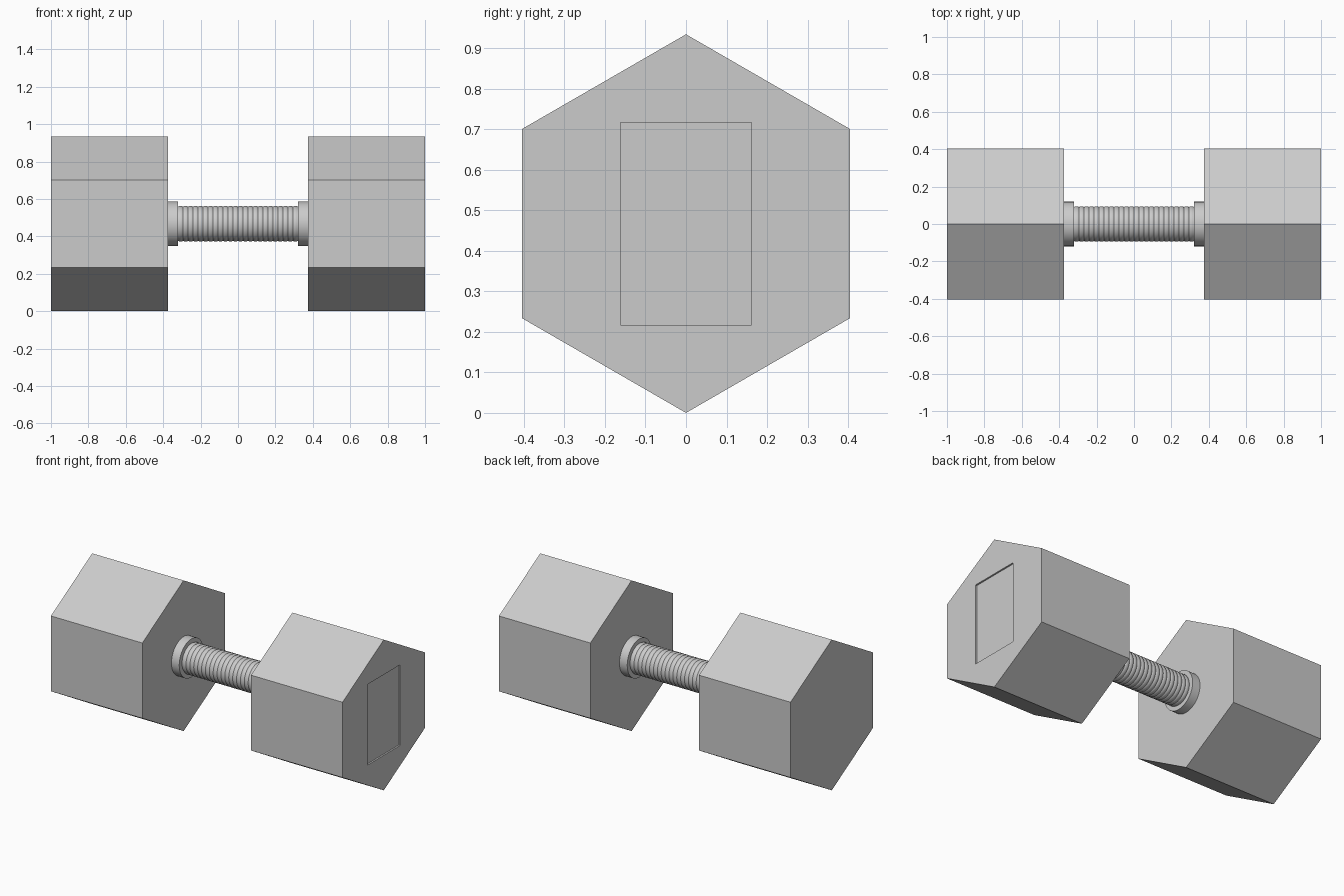
import bpy, bmesh, math

if "Cube" in bpy.data.objects:
    bpy.data.objects.remove(bpy.data.objects["Cube"])

CZ = 0.467          # height of the handle axis
HEX_R = 0.467       # hexagon corner radius


def make_object(name, bm):
    bmesh.ops.recalc_face_normals(bm, faces=bm.faces)
    mesh = bpy.data.meshes.new(name)
    bm.to_mesh(mesh)
    bm.free()
    ob = bpy.data.objects.new(name, mesh)
    bpy.context.collection.objects.link(ob)
    return ob


def lathe_x(name, profile, sides):
    """Revolve (x, radius) pairs around the handle axis and cap both ends."""
    bm = bmesh.new()
    rings = []
    for x, r in profile:
        ring = []
        for i in range(sides):
            a = 2 * math.pi * i / sides
            ring.append(bm.verts.new((x, r * math.sin(a), CZ + r * math.cos(a))))
        rings.append(ring)
    for a, b in zip(rings, rings[1:]):
        for i in range(sides):
            j = (i + 1) % sides
            bm.faces.new((a[i], a[j], b[j], b[i]))
    bm.faces.new(rings[0])
    bm.faces.new(rings[-1])
    return make_object(name, bm)


def smooth(ob):
    bpy.ops.object.select_all(action='DESELECT')
    ob.select_set(True)
    bpy.context.view_layer.objects.active = ob
    bpy.ops.object.shade_smooth_by_angle(angle=math.radians(40))


# Hexagonal heads and round collars, one pair per side
heads = {}
for side, s in (("left", -1), ("right", 1)):
    heads[side] = lathe_x(side + "_head", [(s * 0.373, HEX_R), (s * 1.0, HEX_R)], 6)
    smooth(lathe_x(side + "_collar", [(s * 0.32, 0.119), (s * 0.38, 0.119)], 48))

# Ridged grip
ridges = 24
step = 0.64 / ridges
grip = [(-0.33, 0.092)]
for i in range(ridges):
    x = -0.32 + i * step
    grip += [(x, 0.091), (x + step * 0.25, 0.0945), (x + step * 0.75, 0.0945)]
grip += [(0.32, 0.091), (0.33, 0.092)]
smooth(lathe_x("grip", grip, 48))

# Shallow rectangular label recess in the right end
bm = bmesh.new()
bmesh.ops.create_cube(bm, size=1)
cutter = make_object("recess_cutter", bm)
cutter.scale = (0.1, 0.322, 0.50)
cutter.location = (1.04, 0, CZ)
cutter.hide_render = True
cutter.display_type = 'WIRE'
cut = heads["right"].modifiers.new("label_recess", 'BOOLEAN')
cut.operation = 'DIFFERENCE'
cut.solver = 'EXACT'
cut.object = cutter
